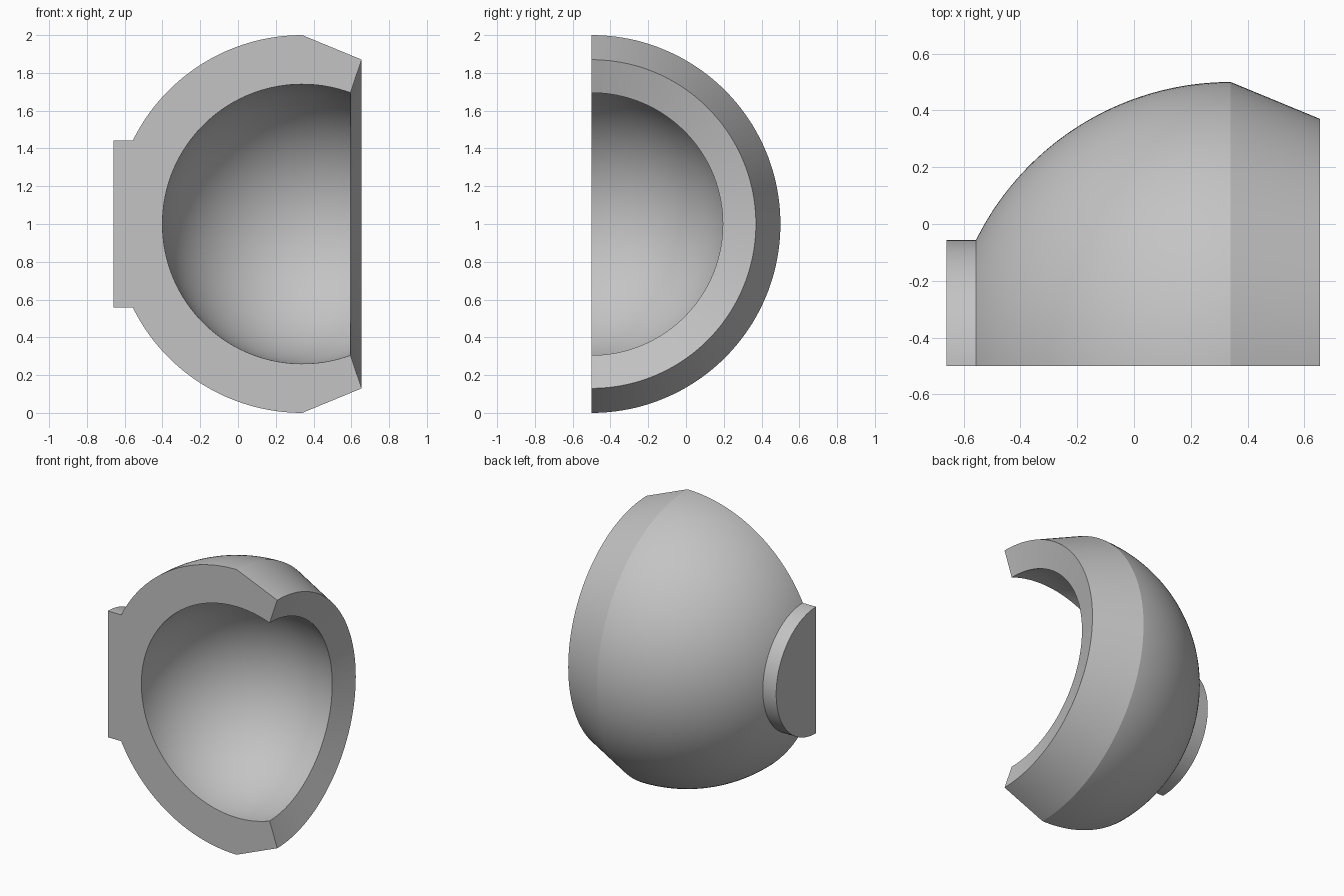
import bpy, bmesh
from math import pi, sin, cos, asin, acos, radians

if "Cube" in bpy.data.objects:
    bpy.data.objects.remove(bpy.data.objects["Cube"], do_unlink=True)

CENTRE_X, AXIS_Y, AXIS_Z = 0.34, -0.5, 1.0
OUTER_R, INNER_R, STUD_R = 1.0, 0.74, 0.443
STUD_X, RIM_X, RIM_R, LIP_X = -0.66, 0.655, 0.87, 0.595
ARC, TURN = 48, 96


def arc(radius, start, end):
    """Points (x, r) on a circle round the sphere centre; angle 0 points to -x."""
    angles = [start + (end - start) * i / ARC for i in range(ARC + 1)]
    return [(CENTRE_X - radius * cos(a), radius * sin(a)) for a in angles]


# Half section: stud, outer dome, tapered rim, bevelled lip, inner cavity
lip_angle = acos((CENTRE_X - LIP_X) / INNER_R)
profile = [(STUD_X, 0), (STUD_X, STUD_R)]
profile += arc(OUTER_R, asin(STUD_R / OUTER_R), pi / 2)
profile += [(RIM_X, RIM_R)]
profile += arc(INNER_R, lip_angle, 0)

# Half revolution about the x direction; points on the axis are shared
bm = bmesh.new()
rows = []
for x, r in profile:
    if r < 1e-6:
        rows.append([bm.verts.new((x, AXIS_Y, AXIS_Z))] * (TURN + 1))
    else:
        turns = [pi * j / TURN for j in range(TURN + 1)]
        rows.append([bm.verts.new((x, AXIS_Y + r * sin(t), AXIS_Z + r * cos(t)))
                     for t in turns])
for a, b in zip(rows, rows[1:]):
    for j in range(TURN):
        bm.faces.new(dict.fromkeys((a[j], a[j + 1], b[j + 1], b[j])))

# Flat cut faces above and below the axis
for end in (0, TURN):
    bm.faces.new([row[end] for row in rows])
bmesh.ops.recalc_face_normals(bm, faces=bm.faces)

mesh = bpy.data.meshes.new("socket_half")
bm.to_mesh(mesh)
bm.free()
socket = bpy.data.objects.new("socket_half", mesh)
bpy.context.collection.objects.link(socket)

# Plain grey
grey = bpy.data.materials.new("grey")
grey.use_nodes = True
colour = (0.55, 0.55, 0.55, 1)
grey.diffuse_color = colour
grey.node_tree.nodes["Principled BSDF"].inputs["Base Color"].default_value = colour
mesh.materials.append(grey)

# Smooth curves with crisp rim edges
bpy.ops.object.select_all(action="DESELECT")
socket.select_set(True)
bpy.context.view_layer.objects.active = socket
bpy.ops.object.shade_smooth_by_angle(angle=radians(15))
